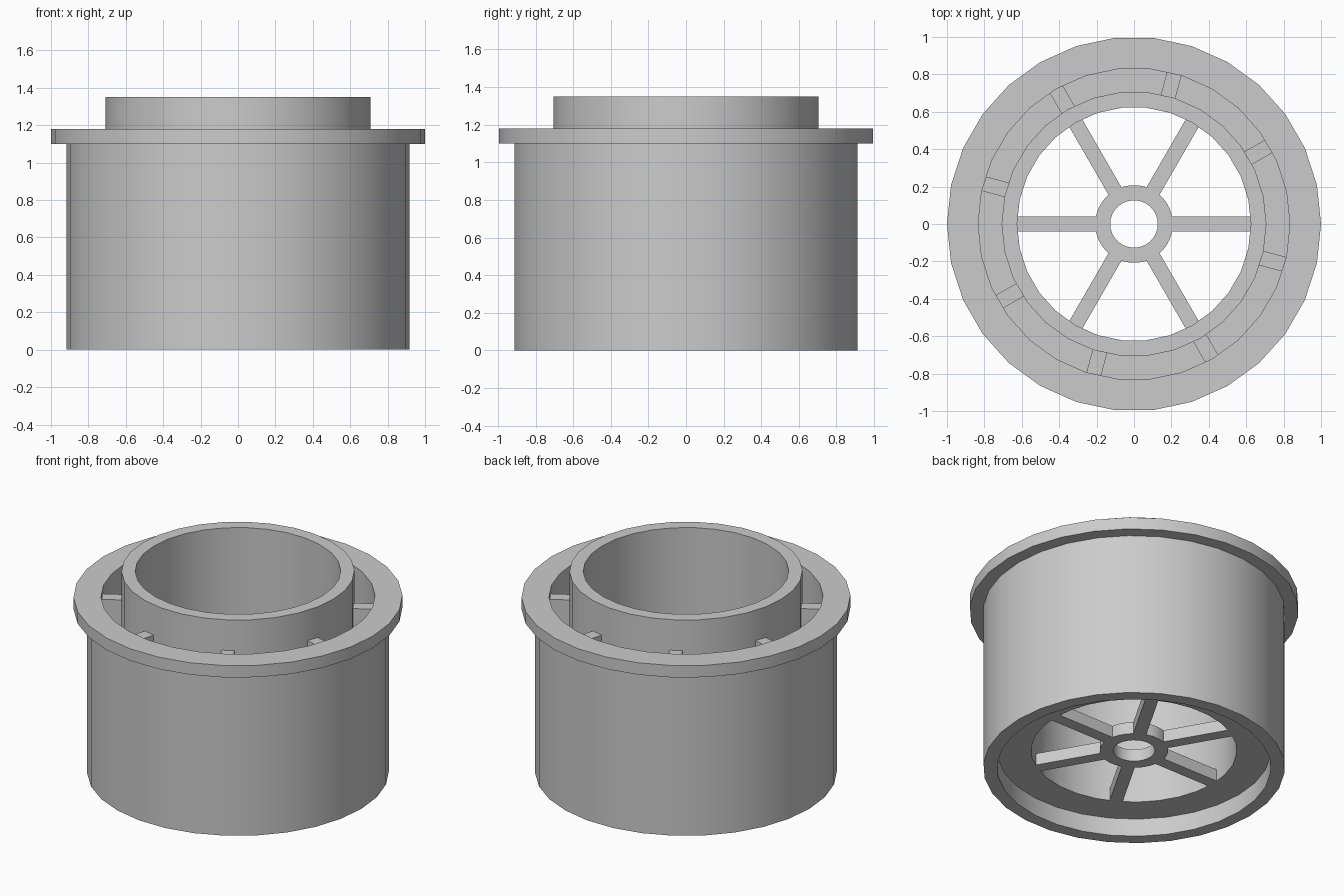
import bpy, bmesh, math
from mathutils import Matrix, Vector

cube = bpy.data.objects.get("Cube")
if cube:
    bpy.data.objects.remove(cube)

# Single plain grey
grey = bpy.data.materials.new("plain_grey")
grey.use_nodes = True
colour = (0.6, 0.6, 0.6, 1)
grey.diffuse_color = colour
grey.node_tree.nodes["Principled BSDF"].inputs["Base Color"].default_value = colour

SIDES = 30


def finish(bm, name):
    bmesh.ops.recalc_face_normals(bm, faces=bm.faces)
    mesh = bpy.data.meshes.new(name)
    bm.to_mesh(mesh)
    bm.free()
    mesh.materials.append(grey)
    obj = bpy.data.objects.new(name, mesh)
    bpy.context.collection.objects.link(obj)
    bpy.ops.object.select_all(action="DESELECT")
    obj.select_set(True)
    bpy.context.view_layer.objects.active = obj
    bpy.ops.object.shade_smooth_by_angle(angle=math.radians(30))
    return obj


def lathe(name, profile):
    """Revolve a closed (radius, height) profile around z."""
    bm = bmesh.new()
    rings = []
    for i in range(SIDES):
        a = math.tau * i / SIDES
        rings.append([bm.verts.new((r * math.cos(a), r * math.sin(a), z)) for r, z in profile])
    n = len(profile)
    for i in range(SIDES):
        here, there = rings[i], rings[(i + 1) % SIDES]
        for j in range(n):
            k = (j + 1) % n
            bm.faces.new((here[j], there[j], there[k], here[k]))
    return finish(bm, name)


def radial_bars(name, count, start, r0, r1, z0, z1, width):
    """Equal bars pointing outwards, in one mesh."""
    bm = bmesh.new()
    size = Matrix.Diagonal((r1 - r0, width, z1 - z0, 1))
    place = Matrix.Translation(Vector(((r0 + r1) / 2, 0, (z0 + z1) / 2)))
    for i in range(count):
        turn = Matrix.Rotation(math.radians(start) + math.tau * i / count, 4, "Z")
        bmesh.ops.create_cube(bm, size=1, matrix=turn @ place @ size)
    return finish(bm, name)


# Double-walled drum: flanged outer wall, recessed floor, taller inner wall
lathe("drum_body", [
    (0.917, 0), (0.917, 1.1), (1, 1.1), (1, 1.18), (0.833, 1.18), (0.833, 0.2),
    (0.708, 0.2), (0.708, 1.35), (0.625, 1.35), (0.625, 0.12), (0.833, 0.12), (0.833, 0),
])

# Central hub ring
lathe("hub", [(0.208, 0.12), (0.208, 0.2), (0.127, 0.2), (0.127, 0.12)])

# Spokes joining hub and inner wall
radial_bars("spokes", 6, 0, 0.18, 0.65, 0.12, 0.2, 0.08)

# Ribs bridging the gap between the two walls
radial_bars("ribs", 8, 30, 0.68, 0.85, 0.16, 1.145, 0.08)
